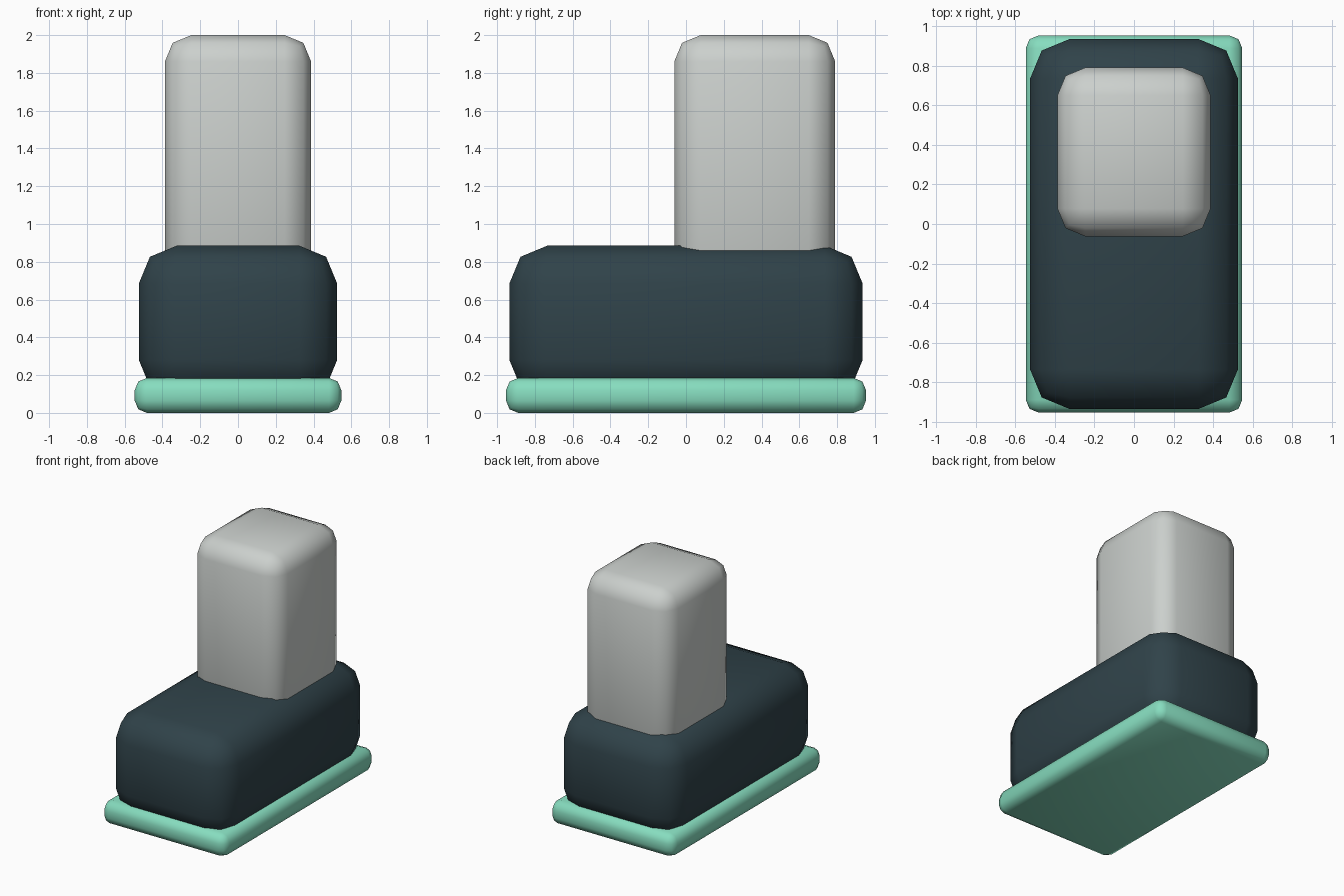
import bpy

if "Cube" in bpy.data.objects:
    bpy.data.objects.remove(bpy.data.objects["Cube"])


def material(name, rgb):
    m = bpy.data.materials.new(name)
    m.diffuse_color = (*rgb, 1.0)
    m.use_nodes = True
    m.node_tree.nodes["Principled BSDF"].inputs["Base Color"].default_value = m.diffuse_color
    return m


def rounded_box(name, lo, hi, bevel, mat):
    """Box between two corners with two-step rounded edges, smooth shaded."""
    centre = [(a + b) / 2 for a, b in zip(lo, hi)]
    size = [b - a for a, b in zip(lo, hi)]
    bpy.ops.mesh.primitive_cube_add(size=1, location=centre)
    ob = bpy.context.object
    ob.name = name
    ob.scale = size
    bpy.ops.object.transform_apply(location=False, rotation=False, scale=True)
    mod = ob.modifiers.new("rounded_edges", 'BEVEL')
    mod.width = bevel
    mod.segments = 2
    mod.limit_method = 'NONE'
    bpy.ops.object.modifier_apply(modifier=mod.name)
    bpy.ops.object.shade_smooth()
    ob.data.materials.append(mat)
    return ob


mint = material("mint", (0.24, 0.72, 0.52))
dark = material("dark slate", (0.029, 0.055, 0.067))
grey = material("light grey", (0.60, 0.63, 0.61))

# Sole plate, shoe body and ankle shaft
rounded_box("sole", (-0.547, -0.953, 0.0), (0.547, 0.953, 0.185), 0.065, mint)
rounded_box("shoe_body", (-0.525, -0.935, 0.08), (0.525, 0.935, 0.885), 0.2, dark)
rounded_box("ankle_shaft", (-0.387, -0.062, 0.6), (0.387, 0.79, 2.0), 0.14, grey)
